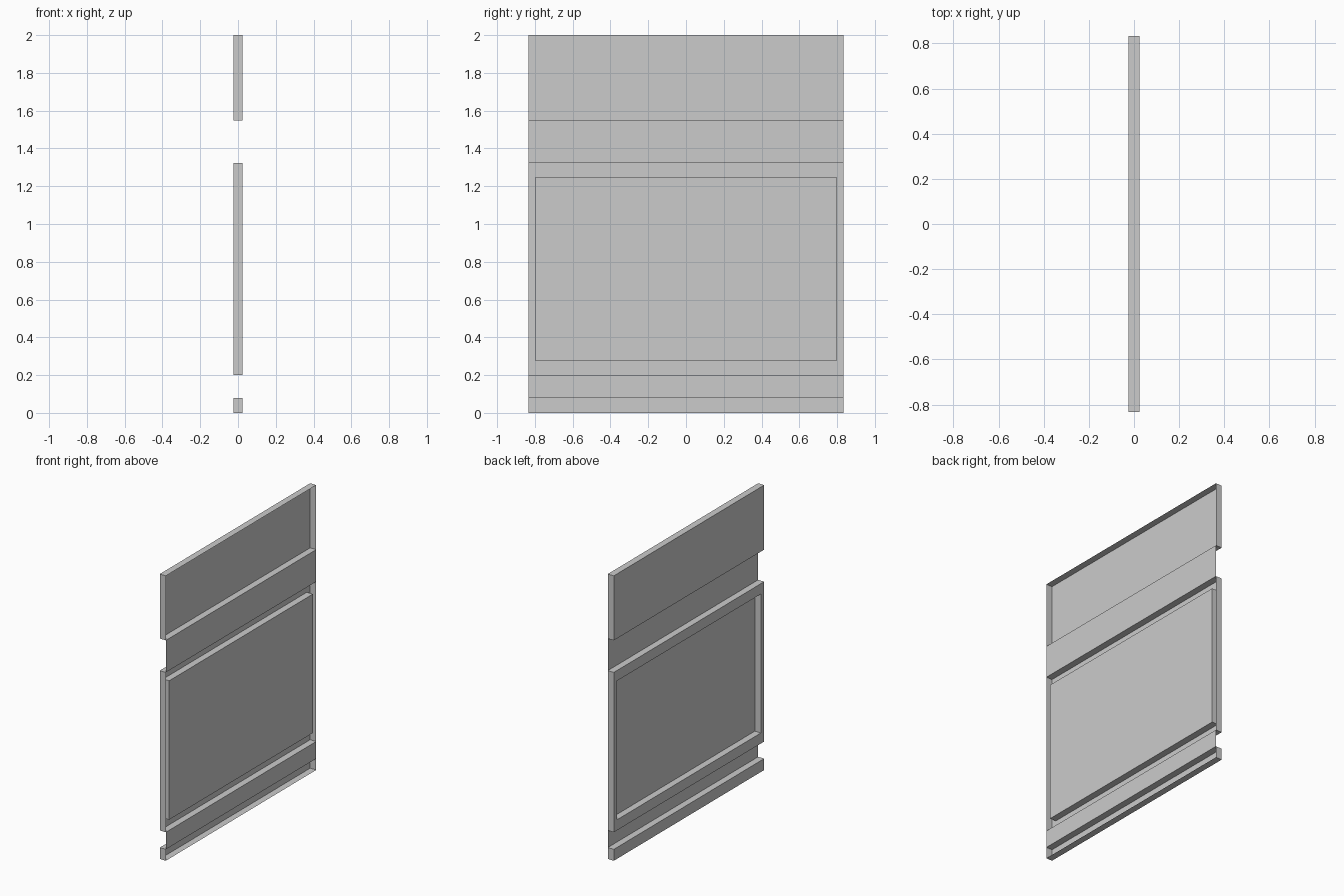
import bpy, bmesh
from mathutils import Vector

if "Cube" in bpy.data.objects:
    bpy.data.objects.remove(bpy.data.objects["Cube"])

W = 0.834      # half width along y
D = 0.0235     # half depth along x


def finish(name, bm):
    mesh = bpy.data.meshes.new(name)
    bm.to_mesh(mesh)
    bm.free()
    obj = bpy.data.objects.new(name, mesh)
    bpy.context.collection.objects.link(obj)
    return obj


def tray(name, z0, z1, recess=None):
    """Thin raised band: a box open on +x; recess = (half width, z0, z1) pressed back to +x."""
    bm = bmesh.new()
    bmesh.ops.create_cube(bm, size=1)
    for v in bm.verts:
        v.co = Vector((v.co.x * 2 * D, v.co.y * 2 * W, z0 + (v.co.z + 0.5) * (z1 - z0)))
    bm.normal_update()
    back = next(f for f in bm.faces if f.normal.x > 0.9)
    bmesh.ops.delete(bm, geom=[back], context='FACES_ONLY')
    if recess:
        hw, r0, r1 = recess
        mid = (z0 + z1) / 2
        face = next(f for f in bm.faces if f.normal.x < -0.9)
        # border of the frame, then the pressed-in centre
        bmesh.ops.inset_region(bm, faces=[face], thickness=0.03)
        for v in face.verts:
            v.co.y = hw if v.co.y > 0 else -hw
            v.co.z = r1 if v.co.z > mid else r0
        bmesh.ops.inset_region(bm, faces=[face], thickness=0.001)
        for v in face.verts:
            v.co = Vector((D, hw if v.co.y > 0 else -hw, r1 if v.co.z > mid else r0))
    return finish(name, bm)


def strip(name, z0, z1):
    """Flat single sheet lying on the +x plane, facing -x."""
    bm = bmesh.new()
    bm.faces.new([bm.verts.new(c) for c in
                  ((D, -W, z0), (D, -W, z1), (D, W, z1), (D, W, z0))])
    return finish(name, bm)


# Raised bands
tray("bottom_rail", 0.0, 0.08)
tray("middle_panel", 0.20, 1.322, recess=(0.797, 0.274, 1.249))
tray("top_panel", 1.547, 2.0)

# Recessed strips between the bands
strip("lower_groove", 0.08, 0.20)
strip("upper_groove", 1.322, 1.547)
